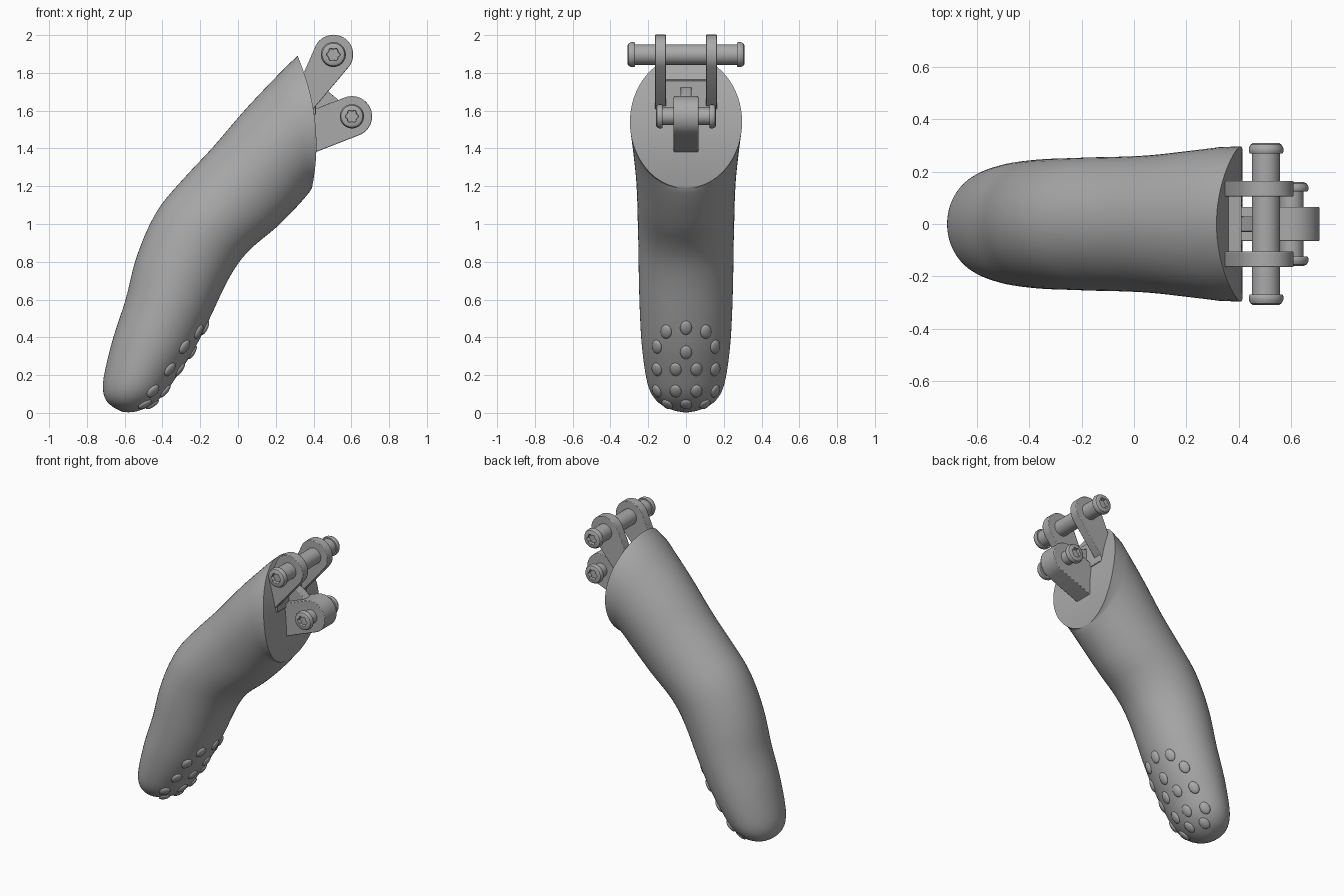
import bpy, bmesh, math
from mathutils import Vector, Matrix
from mathutils.bvhtree import BVHTree

if "Cube" in bpy.data.objects:
    bpy.data.objects.remove(bpy.data.objects["Cube"])

GREY = (0.4, 0.4, 0.4, 1)
mat = bpy.data.materials.new("plain grey")
mat.use_nodes = True
mat.diffuse_color = GREY
mat.node_tree.nodes["Principled BSDF"].inputs["Base Color"].default_value = GREY


def finish(bm, name, angle=35):
    bmesh.ops.recalc_face_normals(bm, faces=bm.faces[:])
    mesh = bpy.data.meshes.new(name)
    bm.to_mesh(mesh)
    bm.free()
    mesh.materials.append(mat)
    ob = bpy.data.objects.new(name, mesh)
    bpy.context.collection.objects.link(ob)
    bpy.ops.object.select_all(action='DESELECT')
    ob.select_set(True)
    bpy.context.view_layer.objects.active = ob
    bpy.ops.object.shade_smooth_by_angle(angle=math.radians(angle))
    return ob


def loft(bm, rings):
    """Skin closed point rings and close both ends."""
    loops = [[bm.verts.new(p) for p in ring] for ring in rings]
    n = len(loops[0])
    for a, b in zip(loops, loops[1:]):
        for i in range(n):
            bm.faces.new((a[i], a[(i + 1) % n], b[(i + 1) % n], b[i]))
    bm.faces.new(loops[0])
    bm.faces.new(loops[-1])


# Finger sections: back x, z, pad x, z, half width
SECTIONS = [
    (-.61, .005, -.58, .003, .02), (-.66, .03, -.53, .01, .08),
    (-.70, .07, -.46, .04, .145), (-.715, .13, -.39, .10, .19),
    (-.705, .22, -.32, .20, .215), (-.66, .40, -.23, .34, .235),
    (-.595, .60, -.15, .50, .245), (-.545, .80, -.07, .67, .25),
    (-.48, .97, 0, .79, .252), (-.40, 1.11, .08, .88, .255),
    (-.27, 1.26, .20, .98, .258), (-.13, 1.41, .31, 1.09, .265),
    (.06, 1.63, .375, 1.165, .28), (.31, 1.89, .39, 1.19, .297)]


def spline(rows, steps):
    out = []
    for i in range(len(rows) - 1):
        quad = [rows[max(0, min(len(rows) - 1, i + k))] for k in (-1, 0, 1, 2)]
        for s in range(steps):
            t = s / steps
            out.append([b + .5 * t * (c - a + t * (2*a - 5*b + 4*c - d + t * (3*(b - c) + d - a)))
                        for a, b, c, d in zip(*quad)])
    return out + [rows[-1]]


def ring(row, scale=1):
    bx, bz, px, pz, w = row
    mid, half = Vector(((bx + px) / 2, 0, (bz + pz) / 2)), Vector(((px - bx) / 2, 0, (pz - bz) / 2))
    return [mid + scale * (half * math.cos(a) + Vector((0, w * math.sin(a), 0)))
            for a in (math.tau * k / 64 for k in range(64))]


# Finger body, ending in a gently curved cut face
def cut(p):
    return Vector((.415 - .45 * (p.z - 1.42) ** 2, p.y, p.z))


rings = [ring(r) for r in spline(SECTIONS, 4)[:-1]]
rings += [[cut(p) for p in ring(SECTIONS[-1], s)] for s in (1, .97, .8, .6, .4, .2, .02)]
bm = bmesh.new()
loft(bm, rings)
bmesh.ops.recalc_face_normals(bm, faces=bm.faces[:])
tree = BVHTree.FromBMesh(bm)
finish(bm, "finger_body")

# Raised oval grip pads: height, sideways positions
bm = bmesh.new()
for z, ys in ((.45, (0,)), (.43, (-.105, .105)), (.35, (-.155, .155)), (.32, (0,)),
              (.23, (-.155, -.055, .055, .155)), (.115, (-.155, -.055, .055, .155)),
              (.045, (-.1, 0, .1))):
    for y in ys:
        hit, normal, _, _ = tree.ray_cast(Vector((2, y, z)), Vector((-1, 0, 0)))
        if hit is None:
            continue
        along = Vector((.45, -.25 * y / .15, .9))
        along = (along - normal * along.dot(normal)).normalized()
        side = along.cross(normal)
        frame = Matrix((side, along, normal)).transposed().to_4x4()
        bmesh.ops.create_uvsphere(
            bm, u_segments=20, v_segments=10, radius=1,
            matrix=Matrix.Translation(hit) @ frame @ Matrix.Diagonal((.031, .041, .014, 1)))
finish(bm, "grip_pads", 60)


def plate(name, outline, y0, y1, bevel=.004):
    bm = bmesh.new()
    loft(bm, [[Vector((x, y, z)) for x, z in outline] for y in (y0, y1)])
    ob = finish(bm, name)
    mod = ob.modifiers.new("soft edge", 'BEVEL')
    mod.width, mod.segments, mod.limit_method = bevel, 2, 'ANGLE'
    return ob


def eye(cx, cz, r, start, end):
    angles = [math.radians(start + (end - start) * k / 24) for k in range(25)]
    return [(cx + r * math.cos(a), cz + r * math.sin(a)) for a in angles]


# Hinge brackets at the knuckle
UPPER, LOWER = (.505, 1.897), (.603, 1.57)
upper_outline = eye(*UPPER, .105, -38, 152) + [(.33, 1.76), (.33, 1.56), (.40, 1.61)]
for name, s in (("left", 1), ("right", -1)):
    y0, y1 = sorted((s * .105, s * .165))
    plate("upper_lug_" + name, upper_outline, y0, y1)
plate("lower_lug", eye(*LOWER, .107, -70, 112) + [(.40, 1.605), (.35, 1.60), (.35, 1.36), (.41, 1.38)],
      -.065, .065)
plate("bracket_web", [(.36, 1.55), (.50, 1.62), (.54, 1.65), (.48, 1.70), (.36, 1.74)], -.03, .03)
plate("bracket_base", [(.32, 1.58), (.412, 1.58), (.412, 1.76), (.32, 1.77)], -.16, .16)


# Hinge pins with domed heads and star sockets
def pin(name, centre, shaft, head, inner, outer):
    span = outer - inner
    half = [(shaft, inner, 0), (head * .95, inner, 0), (head, inner + span * .15, 0),
            (head, inner + span * .5, 0), (head * .9, inner + span * .85, 0),
            (head * .74, outer, 0), (head * .5, outer, .12), (head * .47, outer - span * .6, .12)]
    profile = [(r, -y, lobe) for r, y, lobe in reversed(half)] + half
    n = 48
    bm = bmesh.new()
    loft(bm, [[Vector((centre[0] + r * (1 + lobe * math.cos(6 * a)) * math.cos(a), y,
                       centre[1] + r * (1 + lobe * math.cos(6 * a)) * math.sin(a)))
               for a in (math.tau * k / n for k in range(n))] for r, y, lobe in profile])
    finish(bm, name)


pin("upper_pin", UPPER, .054, .066, .27, .31)
pin("lower_pin", LOWER, .046, .064, .125, .16)
